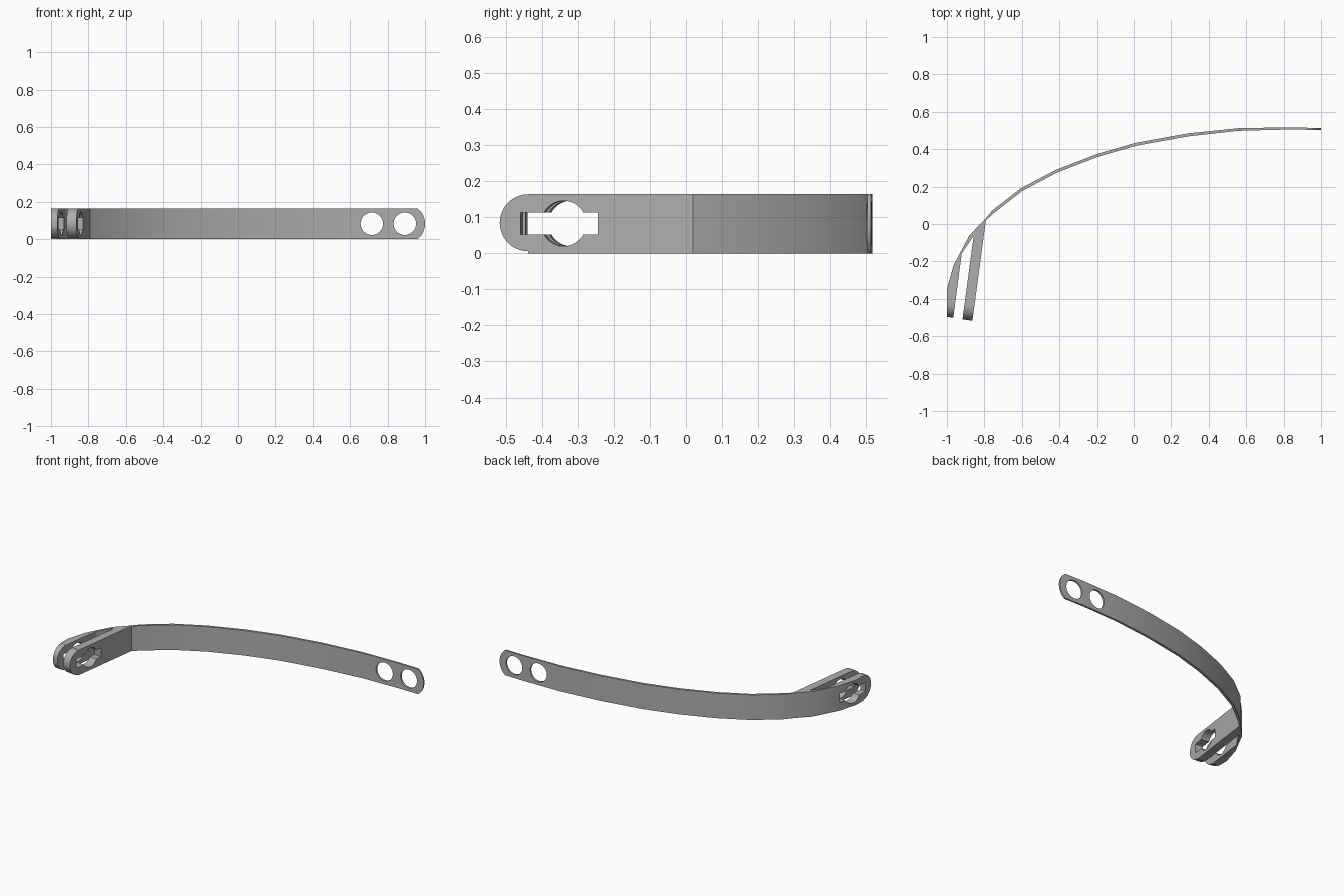
import bpy, bmesh
from math import sin, cos, pi, asin, radians
from mathutils import Vector

if "Cube" in bpy.data.objects:
    bpy.data.objects.remove(bpy.data.objects["Cube"])

HEIGHT, MID = 0.165, 0.083
grey = bpy.data.materials.new("satin grey metal")
grey.use_nodes = True
colour = (0.42, 0.42, 0.42, 1)
grey.diffuse_color = colour
grey.node_tree.nodes["Principled BSDF"].inputs["Base Color"].default_value = colour


def prism(name, outline, origin, u, v, depth):
    """Extrude a flat outline, drawn in axes u and v, along the vector depth."""
    bm = bmesh.new()
    face = bm.faces.new([bm.verts.new(origin + u * a + v * b) for a, b in outline])
    new = bmesh.ops.extrude_face_region(bm, geom=[face])["geom"]
    bmesh.ops.translate(bm, vec=depth, verts=[g for g in new if isinstance(g, bmesh.types.BMVert)])
    bmesh.ops.recalc_face_normals(bm, faces=bm.faces)
    mesh = bpy.data.meshes.new(name)
    bm.to_mesh(mesh)
    bm.free()
    mesh.materials.append(grey)
    obj = bpy.data.objects.new(name, mesh)
    bpy.context.collection.objects.link(obj)
    return obj


def arc(centre, radius, start, end, steps=20):
    return [(centre[0] + radius * cos(start + (end - start) * i / steps),
             centre[1] + radius * sin(start + (end - start) * i / steps))
            for i in range(steps + 1)]


def cut(target, cutter):
    cutter.hide_render = True
    mod = target.modifiers.new("cut", "BOOLEAN")
    mod.operation, mod.solver, mod.object = "DIFFERENCE", "EXACT", cutter
    bpy.context.view_layer.objects.active = target
    bpy.ops.object.modifier_apply(modifier=mod.name)
    bpy.data.objects.remove(cutter)


X, Y, Z = Vector((1, 0, 0)), Vector((0, 1, 0)), Vector((0, 0, 1))

# Curved strap: outer edge, then inner edge offset by the strap thickness
outer = [(1, 0.513), (0.82, 0.517), (0.555, 0.512), (0.286, 0.484), (0.01, 0.434),
         (-0.205, 0.372), (-0.42, 0.289), (-0.607, 0.19), (-0.757, 0.073)]
inner = []
for i, p in enumerate(outer):
    a, b = Vector(outer[max(i - 1, 0)]), Vector(outer[min(i + 1, len(outer) - 1)])
    t = (b - a).normalized()
    thick = 0.010 + 0.006 * min(i / 3, 1)
    inner.append((p[0] - t.y * thick, p[1] + t.x * thick))
inner[0] = (1, inner[0][1])

# Forked end with two prongs and the slot between them
fork = [(-0.797, 0.025), (-0.88, -0.06), (-0.964, -0.22), (-1, -0.345), (-1, -0.496),
        (-0.966, -0.501), (-0.921, -0.158), (-0.857, -0.062), (-0.917, -0.51),
        (-0.864, -0.517), (-0.792, 0.02)]
strap = prism("forked_strap", outer + fork + inner[::-1], Vector((0, 0, 0)), X, Y, Z * HEIGHT)

# Prong frame: along the prongs from the tip, and across both prongs
along = Vector((0.133, 0.991, 0)).normalized()
across = Vector((along.y, -along.x, 0))
base = Vector((-0.864, -0.517, 0)) - across * 0.25
depth = across * 0.4

# Round the prong tips
tip = arc((0.079, 0.085), 0.079, pi / 2, pi * 1.5)
tip += [(0.079, -0.1), (-0.1, -0.1), (-0.1, 0.3), (0.079, 0.3)]
cut(strap, prism("tip_cutter", tip, base, along, Z, depth))

# Round hole with a slot through both prongs
r, h, c = 0.063, 0.030, 0.179
a = asin(h / r)
key = [(0.275, MID + h)] + arc((c, MID), r, a, pi - a) + [(0.058, MID + h), (0.058, MID - h)]
key += arc((c, MID), r, pi + a, 2 * pi - a) + [(0.275, MID - h)]
cut(strap, prism("keyhole_cutter", key, base, along, Z, depth))

# Round the free strap end and punch its two holes
front = Vector((0, 0.3, 0))
sweep = asin(0.086 / 0.105)
end = arc((0.895, MID), 0.105, sweep, -sweep)
end += [(end[-1][0], -0.1), (1.2, -0.1), (1.2, 0.3), (end[0][0], 0.3)]
cut(strap, prism("end_cutter", end, front, X, Z, Y * 0.4))
for x in (0.716, 0.892):
    hole = arc((x, MID), 0.06, 0, 2 * pi, 32)[:-1]
    cut(strap, prism("hole_cutter", hole, front, X, Z, Y * 0.4))

# Smooth faces with crisp edges
bpy.ops.object.select_all(action="DESELECT")
strap.select_set(True)
bpy.context.view_layer.objects.active = strap
bpy.ops.object.shade_smooth_by_angle(angle=radians(25))
